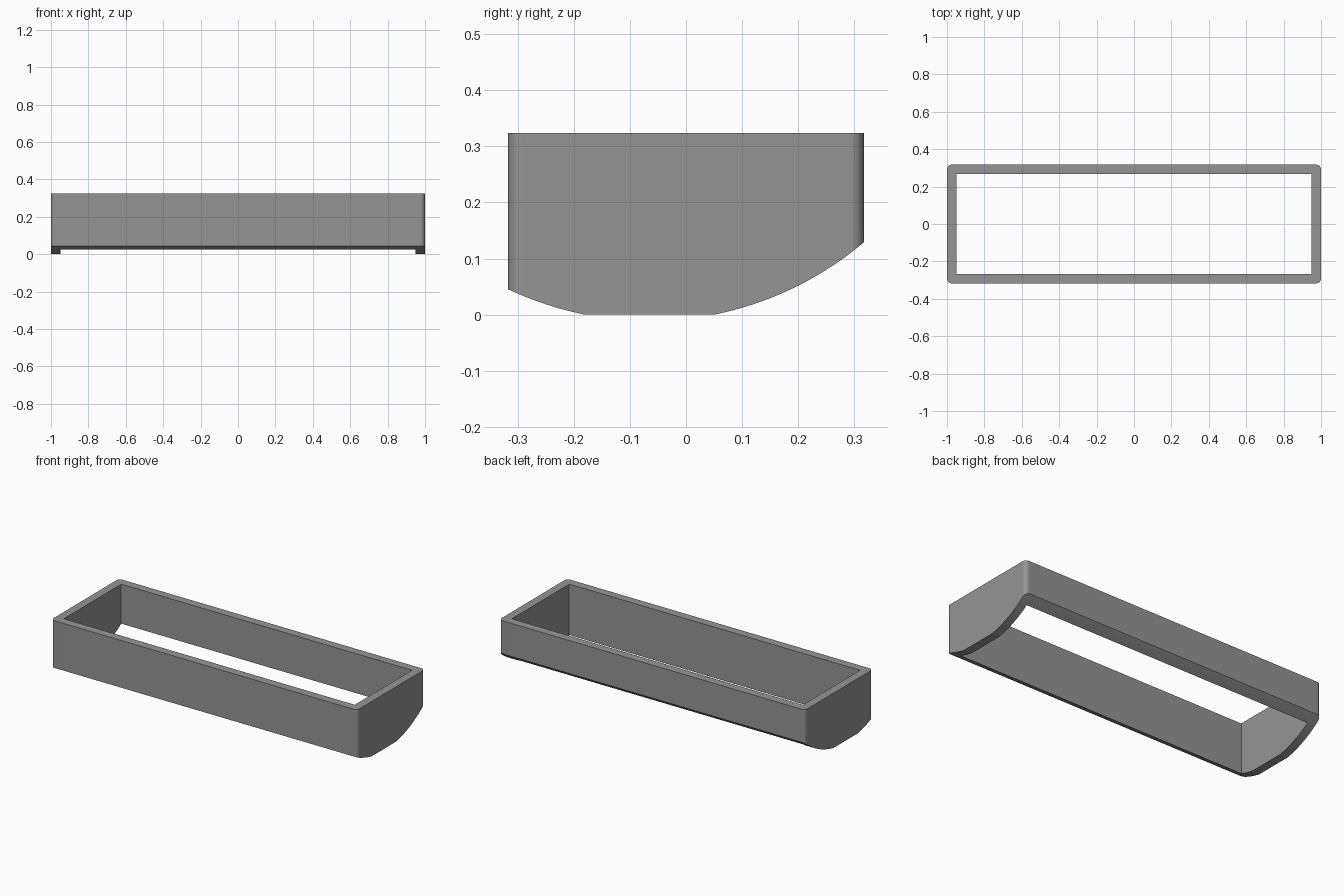
import bpy, bmesh, math
from mathutils import Vector

if "Cube" in bpy.data.objects:
    bpy.data.objects.remove(bpy.data.objects["Cube"])

HX, HY, TOP = 1.0, 0.317, 0.324      # outer half sizes and height
IX, IY = 0.95, 0.267                 # inner opening half sizes
CORNER, STEPS = 0.025, 12            # rounded vertical corners
ARC_Y, ARC_R, FLAT = -0.065, 0.59, 0.115   # curved underside with flat foot
ARC_Z = math.sqrt(ARC_R**2 - FLAT**2)


def underside(y):
    d = abs(y - ARC_Y)
    return 0.0 if d <= FLAT + 1e-5 else ARC_Z - math.sqrt(ARC_R**2 - d * d)


bm = bmesh.new()

# Rounded rectangular footprint
outline = []
for i, (sx, sy) in enumerate([(1, 1), (-1, 1), (-1, -1), (1, -1)]):
    for k in range(STEPS + 1):
        a = math.pi / 2 * (i + k / STEPS)
        outline.append(bm.verts.new((sx * (HX - CORNER) + CORNER * math.cos(a),
                                     sy * (HY - CORNER) + CORNER * math.sin(a), 0)))
bm.faces.new(outline)


def cut(axis, value):
    co, no = Vector((0, 0, 0)), Vector((0, 0, 0))
    co[axis], no[axis] = value, 1
    bmesh.ops.bisect_plane(bm, geom=bm.verts[:] + bm.edges[:] + bm.faces[:],
                           dist=1e-5, plane_co=co, plane_no=no)


# Slice the footprint along the curve, then open the middle
stations = {round(v.co.y, 5) for v in outline} | {-IY, IY}
for deg in range(12, 40, 2):
    for s in (-1, 1):
        stations.add(round(ARC_Y + s * ARC_R * math.sin(math.radians(deg)), 5))
stations |= {ARC_Y - FLAT, ARC_Y + FLAT}
for x in (-IX, IX):
    cut(0, x)
for y in sorted(stations):
    if abs(y) < HY - 1e-4:
        cut(1, y)
hole = [f for f in bm.faces
        if abs(f.calc_center_median().x) < IX and abs(f.calc_center_median().y) < IY]
bmesh.ops.delete(bm, geom=hole, context='FACES')

# Raise the walls and shape the underside
base = bm.verts[:]
res = bmesh.ops.extrude_face_region(bm, geom=bm.faces[:], use_keep_orig=True)
for v in res["geom"]:
    if isinstance(v, bmesh.types.BMVert):
        v.co.z = TOP
for v in base:
    v.co.z = underside(v.co.y)
bmesh.ops.recalc_face_normals(bm, faces=bm.faces[:])

mesh = bpy.data.meshes.new("frame")
bm.to_mesh(mesh)
bm.free()
frame = bpy.data.objects.new("frame", mesh)
bpy.context.collection.objects.link(frame)

grey = bpy.data.materials.new("mid grey")
grey.diffuse_color = (0.3, 0.3, 0.3, 1)
grey.use_nodes = True
grey.node_tree.nodes["Principled BSDF"].inputs["Base Color"].default_value = grey.diffuse_color
mesh.materials.append(grey)

bpy.context.view_layer.objects.active = frame
frame.select_set(True)
bpy.ops.object.shade_smooth_by_angle(angle=math.radians(10))
